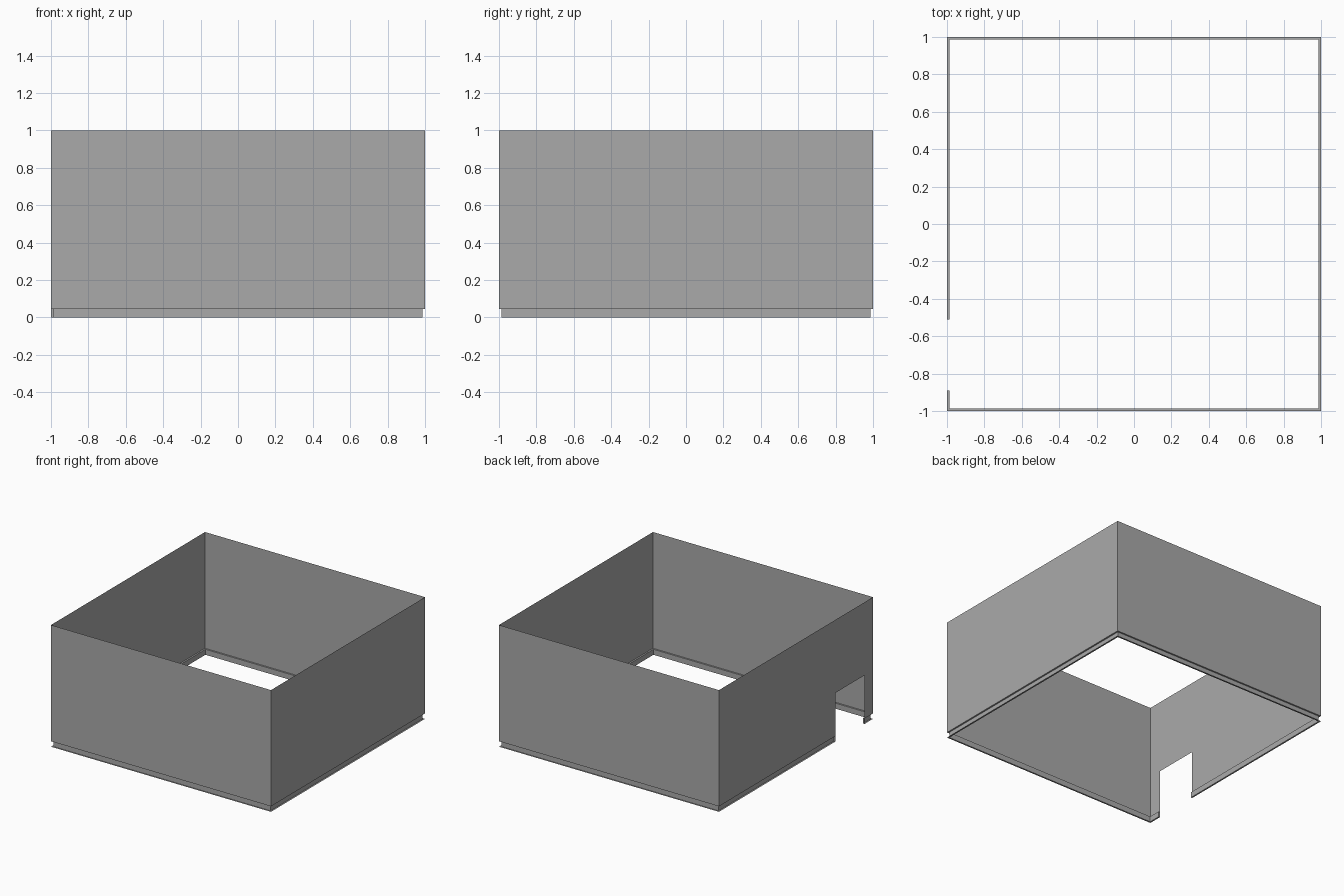
import bpy
import bmesh
from math import pi
from mathutils import Matrix

old = bpy.data.objects.get("Cube")
if old:
    bpy.data.objects.remove(old, do_unlink=True)

HALF = 1.0                   # outer half width
INNER = 0.987                # half width of the recessed base
LEDGE = 0.045                # height of the recess
TOP = 1.0
DOOR = (0.51, 0.89, 0.40)    # start and end along the wall, height

grey = bpy.data.materials.new("wall grey")
grey.use_nodes = True
color = (0.40, 0.40, 0.40, 1)
grey.diffuse_color = color
grey.node_tree.nodes["Principled BSDF"].inputs["Base Color"].default_value = color


def sweep(bm, profile, start, end, turn):
    """Sweep (offset, height) points along one side; None is a mitred corner."""
    rot = Matrix.Rotation(turn, 3, "Z")
    rows = []
    for off, z in profile:
        a = -off if start is None else start
        b = off if end is None else end
        rows.append([bm.verts.new(rot @ Matrix.Translation((t, -off, z)).translation)
                     for t in (a, b)])
    for hi, lo in zip(rows, rows[1:]):
        bm.faces.new((lo[0], lo[1], hi[1], hi[0]))


def finish(bm, name):
    bmesh.ops.remove_doubles(bm, verts=bm.verts, dist=0.0001)
    mesh = bpy.data.meshes.new(name)
    bm.to_mesh(mesh)
    bm.free()
    mesh.materials.append(grey)
    obj = bpy.data.objects.new(name, mesh)
    bpy.context.collection.objects.link(obj)


wall = [(HALF, TOP), (HALF, LEDGE)]
door_wall = [(HALF, TOP), (HALF, DOOR[2]), (HALF, LEDGE)]
channel = [(HALF, LEDGE), (INNER, LEDGE), (INNER, 0), (HALF, 0)]
door_spans = [(None, DOOR[0]), (DOOR[1], None)]
door_turn = -pi / 2

# Thin upper walls, with a lintel over the doorway
bm = bmesh.new()
for turn in (0, pi / 2, pi):
    sweep(bm, wall, None, None, turn)
for a, b in door_spans:
    sweep(bm, door_wall, a, b, door_turn)
sweep(bm, door_wall[:2], DOOR[0], DOOR[1], door_turn)
finish(bm, "walls")

# Recessed channel around the foot of the walls
bm = bmesh.new()
for turn in (0, pi / 2, pi):
    sweep(bm, channel, None, None, turn)
for a, b in door_spans:
    sweep(bm, channel, a, b, door_turn)
finish(bm, "base_channel")

# Plates that close the channel at each side of the doorway
bm = bmesh.new()
for y in (-DOOR[0], -DOOR[1]):
    bm.faces.new([bm.verts.new((-off, y, z)) for off, z in channel])
finish(bm, "doorway_end_caps")
